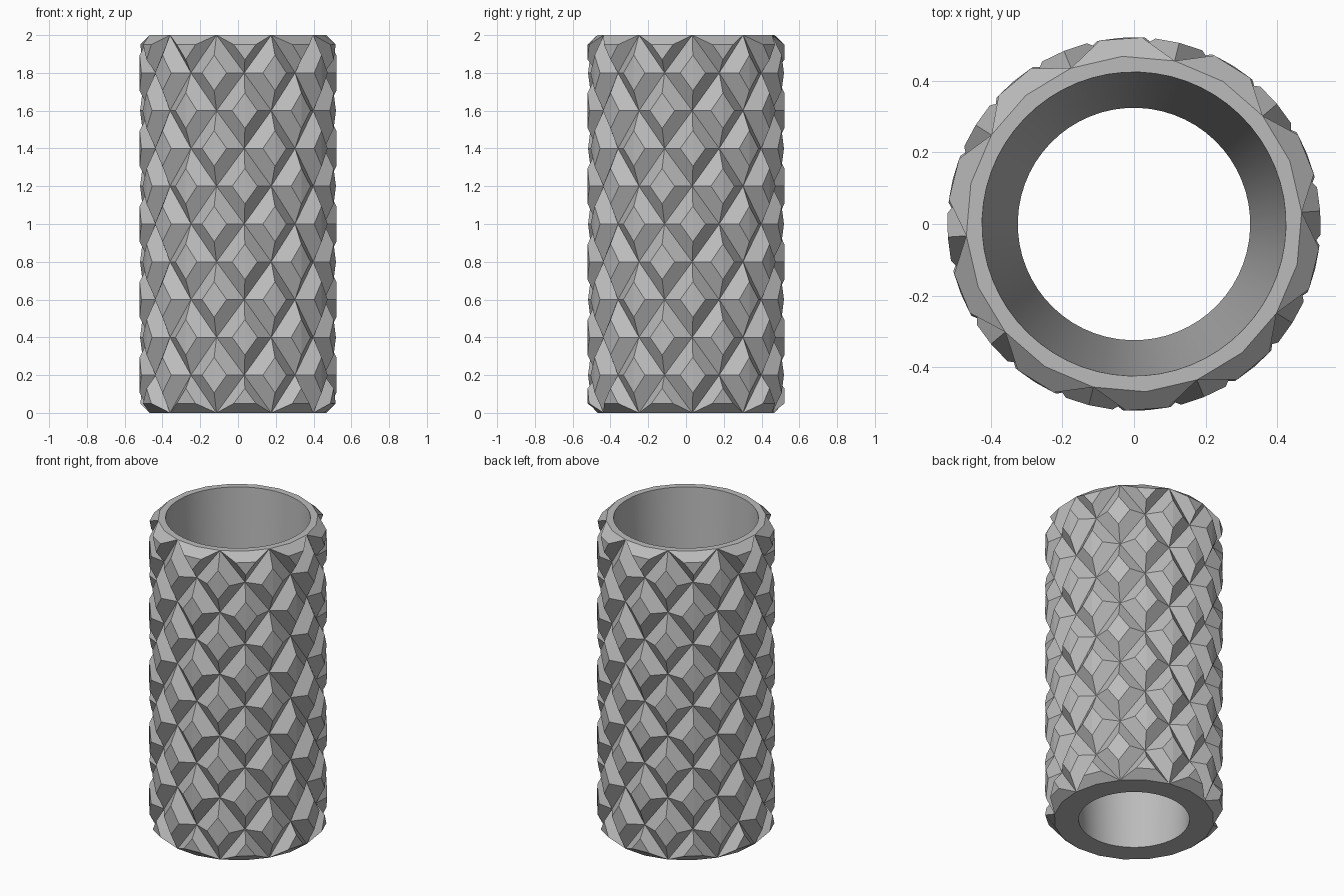
import bpy, bmesh
from math import sin, cos, radians

old = bpy.data.objects.get("Cube")
if old:
    bpy.data.objects.remove(old)

SIDES, ROWS, HEIGHT = 10, 10, 2.0
STEP = HEIGHT / ROWS              # height of half a diamond
HALF = 180 / SIDES                # half a diamond's angle
PHASE = 4                         # turn of the whole pattern
R_LOW, R_HIGH = 0.47, 0.522       # valley points and raised facets
HOLE_TOP, HOLE_BOTTOM = 0.425, 0.325
SUB = 3                           # hole segments per rim segment

# Warm-free mid grey for the whole part
grey = bpy.data.materials.new("plain_grey")
grey.use_nodes = True
grey.diffuse_color = (0.5, 0.5, 0.5, 1)
grey.node_tree.nodes["Principled BSDF"].inputs["Base Color"].default_value = (0.5, 0.5, 0.5, 1)

bm = bmesh.new()
shared = {}


def point(radius, angle, z):
    """Vertex in polar coordinates, shared between neighbours."""
    key = (round(radius, 3), round(angle % 360, 2), round(z, 3))
    if key not in shared:
        a = radians(angle)
        shared[key] = bm.verts.new((radius * cos(a), radius * sin(a), z))
    return shared[key]


def full_diamond(angle, z):
    """Raised diamond: four sloping quads around a creased centre."""
    offsets = [(HALF, 0), (0, STEP), (-HALF, 0), (0, -STEP)]
    outer = [point(R_LOW, angle + a, z + h) for a, h in offsets]
    inner = [point(R_HIGH, angle + a * 0.41, z + h * 0.47) for a, h in offsets]
    for i in range(4):
        j = (i + 1) % 4
        bm.faces.new((outer[i], outer[j], inner[j], inner[i]))
    bm.faces.new((inner[0], inner[1], inner[3]))
    bm.faces.new((inner[1], inner[2], inner[3]))


def half_diamond(angle, z, way):
    """Raised triangle with a bevel running up to the rim."""
    left, mid, right = [point(R_LOW, angle + a, z) for a in (HALF, 0, -HALF)]
    tip = point(R_LOW, angle, z + way * STEP)
    a = point(R_HIGH, angle + HALF * 0.36, z + way * STEP * 0.25)
    b = point(R_HIGH, angle - HALF * 0.36, z + way * STEP * 0.25)
    c = point(R_HIGH, angle, z + way * STEP * 0.65)
    for face in ((left, mid, right, b, a), (left, a, c, tip),
                 (right, tip, c, b), (a, b, c)):
        bm.faces.new(face)


# Faceted outer wall
for row in range(ROWS + 1):
    for k in range(SIDES):
        centre = PHASE + HALF * (2 * k + 1 + row % 2)
        if row == 0:
            half_diamond(centre, 0, 1)
        elif row == ROWS:
            half_diamond(centre, HEIGHT, -1)
        else:
            full_diamond(centre, row * STEP)

# Flat rims at both ends
fine = HALF / SUB
for z, hole in ((0, HOLE_BOTTOM), (HEIGHT, HOLE_TOP)):
    for k in range(2 * SIDES):
        start = PHASE + k * HALF
        ring = [point(hole, start + i * fine, z) for i in range(SUB + 1)]
        bm.faces.new(ring + [point(R_LOW, start + HALF, z), point(R_LOW, start, z)])

# Smooth tapered bore
for k in range(2 * SIDES * SUB):
    a = PHASE + k * fine
    b = a + fine
    wall = bm.faces.new((point(HOLE_BOTTOM, a, 0), point(HOLE_BOTTOM, b, 0),
                         point(HOLE_TOP, b, HEIGHT), point(HOLE_TOP, a, HEIGHT)))
    wall.smooth = True

bmesh.ops.recalc_face_normals(bm, faces=bm.faces[:])
mesh = bpy.data.meshes.new("faceted_sleeve")
bm.to_mesh(mesh)
bm.free()
mesh.materials.append(grey)
sleeve = bpy.data.objects.new("faceted_sleeve", mesh)
bpy.context.scene.collection.objects.link(sleeve)
